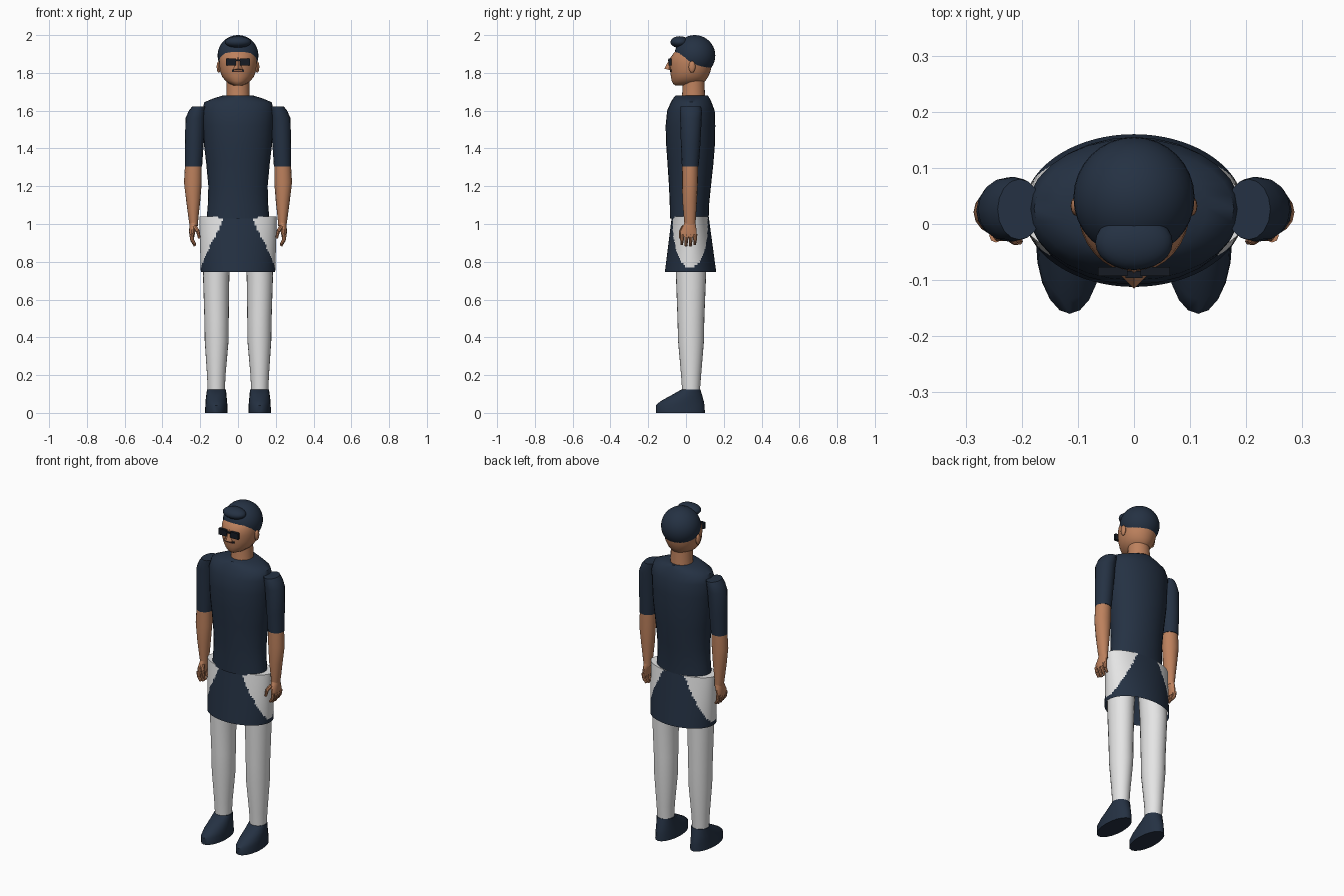
import bpy, bmesh, math
from mathutils import Vector

old = bpy.data.objects.get("Cube")
if old:
    bpy.data.objects.remove(old, do_unlink=True)


def material(name, rgb):
    m = bpy.data.materials.new(name)
    m.use_nodes = True
    m.diffuse_color = (*rgb, 1)
    m.node_tree.nodes["Principled BSDF"].inputs["Base Color"].default_value = (*rgb, 1)
    return m


NAVY = material("navy", (0.018, 0.031, 0.056))
WHITE = material("white", (0.78, 0.78, 0.78))
SKIN = material("skin", (0.51, 0.22, 0.11))
DARK = material("dark lens", (0.008, 0.011, 0.017))
LIP = material("dark lip", (0.06, 0.02, 0.015))


def finish(bm, name, *mats, angle=40):
    bmesh.ops.recalc_face_normals(bm, faces=bm.faces)
    mesh = bpy.data.meshes.new(name)
    bm.to_mesh(mesh)
    bm.free()
    ob = bpy.data.objects.new(name, mesh)
    bpy.context.collection.objects.link(ob)
    for m in mats:
        mesh.materials.append(m)
    bpy.ops.object.select_all(action="DESELECT")
    ob.select_set(True)
    bpy.context.view_layer.objects.active = ob
    bpy.ops.object.shade_smooth_by_angle(angle=math.radians(angle))
    return ob


def loft(rings, n=24, caps=(True, True)):
    """Stacked ellipses, each given as z, x min, x max, y min, y max."""
    bm = bmesh.new()
    loops = []
    for z, x0, x1, y0, y1 in rings:
        loops.append([bm.verts.new(((x0 + x1) / 2 + (x1 - x0) / 2 * math.cos(a),
                                    (y0 + y1) / 2 + (y1 - y0) / 2 * math.sin(a), z))
                      for a in (2 * math.pi * i / n for i in range(n))])
    for lo, hi in zip(loops, loops[1:]):
        for i in range(n):
            j = (i + 1) % n
            bm.faces.new((lo[i], lo[j], hi[j], hi[i]))
    for wanted, loop in zip(caps, (loops[0], loops[-1])):
        if wanted:
            bm.faces.new(loop)
    return bm


def sided(rings, s):
    return [(z, s * a, s * b, c, d) for z, a, b, c, d in rings]


def centred(rings):
    return [(z, -w, w, c, d) for z, w, c, d in rings]


def ellipsoid(name, mat, centre, radii, u=24, v=14):
    bm = bmesh.new()
    bmesh.ops.create_uvsphere(bm, u_segments=u, v_segments=v, radius=1)
    bmesh.ops.scale(bm, vec=radii, verts=bm.verts)
    bmesh.ops.translate(bm, vec=centre, verts=bm.verts)
    return finish(bm, name, mat)


def box(name, mat, centre, size):
    bm = bmesh.new()
    bmesh.ops.create_cube(bm, size=1)
    bmesh.ops.scale(bm, vec=size, verts=bm.verts)
    bmesh.ops.translate(bm, vec=centre, verts=bm.verts)
    return finish(bm, name, mat)


def finger(name, points, r):
    """Tapered chain of short segments through the given points."""
    bm = bmesh.new()
    for k, (a, b) in enumerate(zip(points, points[1:])):
        a, b = Vector(a), Vector(b)
        d = b - a
        made = bmesh.ops.create_cone(bm, cap_ends=True, segments=8, radius1=r * (1 - 0.2 * k),
                                     radius2=r * (0.8 - 0.2 * k), depth=d.length * 1.05)["verts"]
        bmesh.ops.rotate(bm, verts=made, matrix=d.to_track_quat("Z", "Y").to_matrix())
        bmesh.ops.translate(bm, verts=made, vec=(a + b) / 2)
    return finish(bm, name, SKIN)


# Shirt
finish(loft(centred([
    (1.03, .166, -.085, .12), (1.1, .160, -.086, .122), (1.2, .157, -.09, .132),
    (1.32, .168, -.098, .145), (1.42, .18, -.105, .153), (1.52, .186, -.108, .155),
    (1.6, .19, -.1, .152), (1.645, .178, -.08, .135), (1.665, .13, -.068, .125),
    (1.68, .08, -.056, .116)]), 28), "shirt", NAVY, angle=50)

# Shorts: flared hem with curved white side panels
rows = 24
rings = []
for k in range(rows + 1):
    t = k / rows
    rings.append((.745 + .295 * t, -.197 - .008 * t, .197 + .008 * t,
                  -.112 + .037 * t, .16 - .04 * t))
bm = loft(rings, 112, caps=(False, True))
for f in bm.faces:
    c = f.calc_center_median()
    side = math.degrees(math.atan2(abs(c.y - .0235) / .115, abs(c.x) / .2))
    drop = (1.04 - c.z) / .275
    if c.z > 1.039 or (drop < 1 and side < 66 * math.sqrt(max(0, 1 - drop))):
        f.material_index = 1
finish(bm, "shorts", NAVY, WHITE)

# Legs, shoes and arms on both sides
for s, side in ((1, "left"), (-1, "right")):
    finish(loft(sided([
        (.11, .07, .16, -.02, .073), (.2, .066, .164, -.026, .08), (.38, .05, .176, -.042, .095),
        (.5, .049, .178, -.045, .097), (.72, .046, .185, -.053, .106),
        (.95, .03, .185, -.058, .108)], s)), side + "_leg", WHITE)
    finish(loft(sided([
        (0, .055, .175, -.158, .1), (.04, .056, .173, -.16, .098), (.062, .058, .172, -.135, .094),
        (.095, .061, .168, -.075, .085), (.125, .064, .164, -.022, .076)], s), 20),
        side + "_shoe", NAVY)
    finish(loft(sided([
        (1.305, .19, .281, -.022, .067), (1.42, .182, .281, -.027, .076),
        (1.56, .172, .278, -.031, .083), (1.6, .168, .26, -.031, .084),
        (1.622, .165, .243, -.028, .08)], s), 16), side + "_sleeve", NAVY)
    finish(loft(sided([
        (.99, .212, .256, -.008, .05), (1.03, .21, .262, -.011, .052),
        (1.12, .2, .274, -.019, .058), (1.22, .192, .286, -.021, .063),
        (1.32, .192, .28, -.02, .064)], s), 16), side + "_forearm", SKIN)
    finish(loft(sided([
        (.93, .232, .256, -.03, .057), (.96, .226, .259, -.031, .058),
        (.995, .214, .257, -.014, .053), (1.01, .213, .256, -.008, .05)], s), 14),
        side + "_hand", SKIN)
    for i in range(4):
        y = -.021 + .023 * i
        tip = .885 + (.008 if i in (0, 3) else 0)
        finger(f"{side}_finger_{i + 1}",
               [(s * .246, y, .945), (s * .243, y, .915), (s * .228, y - .002, tip)], .012)
    finger(side + "_thumb",
           [(s * .228, -.012, .985), (s * .212, -.028, .96), (s * .205, -.03, .925)], .012)

    # Ear and glasses lens
    ellipsoid(side + "_ear", SKIN, (s * .102, .032, 1.832), (.011, .018, .031), 12, 8)
    box(side + "_lens", DARK, (s * .038, -.085, 1.858), (.053, .016, .036))

# Neck and head
finish(loft(centred([(1.65, .066, -.028, .104), (1.69, .061, -.02, .1),
                     (1.77, .06, -.018, .097)])), "neck", SKIN)
finish(loft(centred([
    (1.733, .022, -.055, .045), (1.742, .045, -.068, .08), (1.757, .066, -.076, .102),
    (1.78, .084, -.08, .118), (1.81, .095, -.084, .13), (1.85, .1, -.086, .14),
    (1.88, .099, -.082, .14), (1.905, .094, -.066, .138), (1.94, .078, -.03, .12),
    (1.97, .04, .0, .08)]), 32), "head", SKIN, angle=60)

# Nose
bm = bmesh.new()
bmesh.ops.create_cone(bm, cap_ends=True, segments=4, radius1=.024, radius2=.007, depth=.065)
bmesh.ops.rotate(bm, verts=bm.verts, matrix=Vector((0, .25, 1)).to_track_quat("Z", "Y").to_matrix())
bmesh.ops.translate(bm, verts=bm.verts, vec=(0, -.084, 1.848))
finish(bm, "nose", SKIN)

# Mouth and glasses bridge
box("mouth", LIP, (0, -.082, 1.807), (.045, .008, .007))
for s, side in ((1, "left"), (-1, "right")):
    box(side + "_mouth_corner", DARK, (s * .026, -.078, 1.811), (.012, .009, .012))
box("glasses_bridge", DARK, (0, -.09, 1.868), (.03, .012, .008))

# Hair: sphere trimmed along the nape and the sloping hairline
bm = bmesh.new()
bmesh.ops.create_uvsphere(bm, u_segments=32, v_segments=20, radius=.108)
bmesh.ops.translate(bm, verts=bm.verts, vec=(0, .047, 1.892))
for point, normal in (((0, .05, 1.826), (0, 0, 1)), ((0, .01, 1.83), (0, .85, 1))):
    bmesh.ops.bisect_plane(bm, geom=bm.verts[:] + bm.edges[:] + bm.faces[:], plane_co=point,
                           plane_no=normal, clear_inner=True)
    rim = [e for e in bm.edges if e.is_boundary]
    bmesh.ops.holes_fill(bm, edges=rim)
finish(bm, "hair", NAVY)
ellipsoid("hair_quiff", NAVY, (0, -.033, 1.963), (.069, .049, .031))
